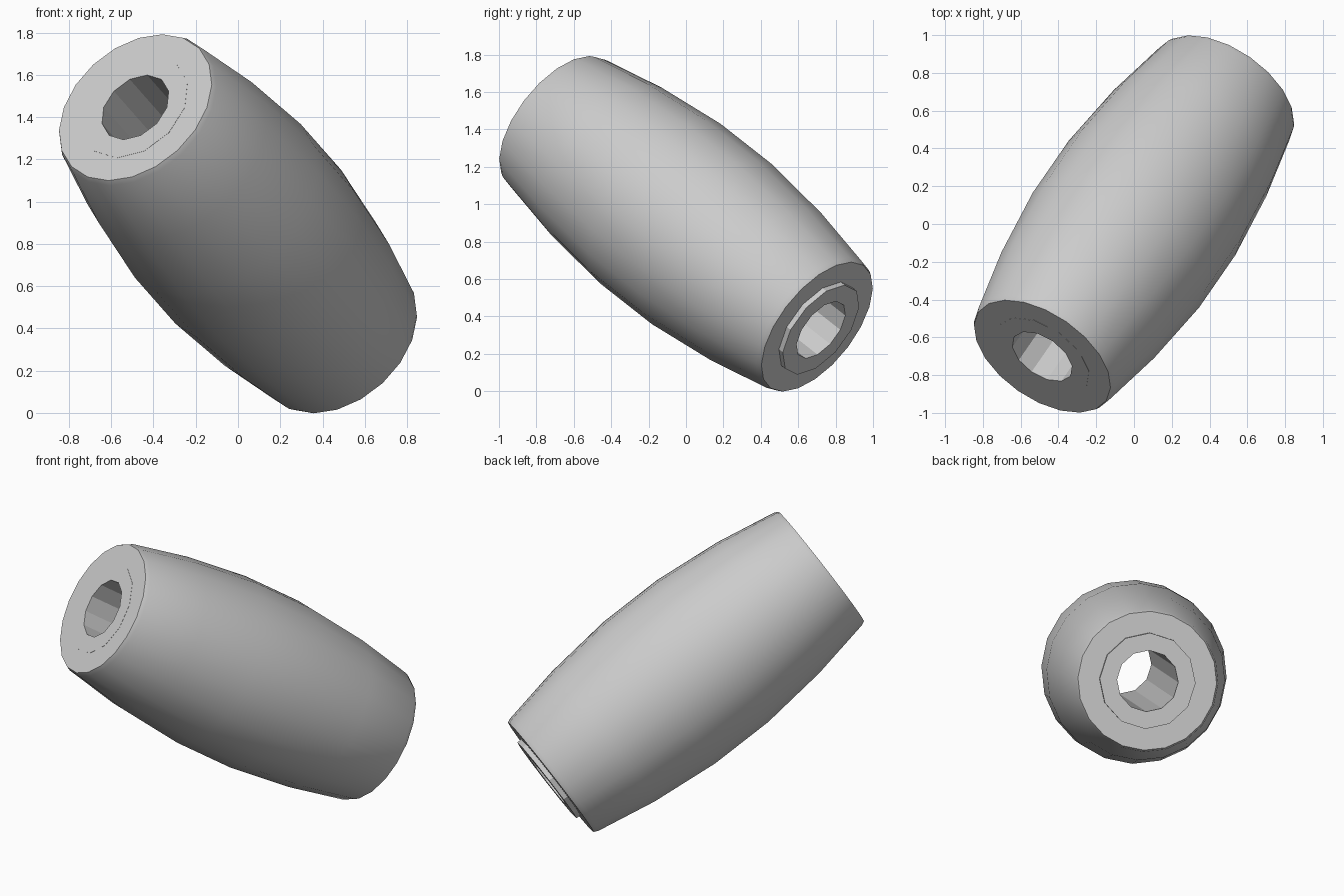
import bpy
import bmesh
import math
from mathutils import Vector

cube = bpy.data.objects.get("Cube")
if cube:
    bpy.data.objects.remove(cube, do_unlink=True)

# One plain grey for the whole bead
grey = bpy.data.materials.new("light grey")
grey.use_nodes = True
colour = (0.6, 0.6, 0.6, 1)
grey.diffuse_color = colour
grey.node_tree.nodes["Principled BSDF"].inputs["Base Color"].default_value = colour

# The tilted axis runs from the low back left to the high front right
AXIS = Vector((-0.97, -1.40, 1.10)).normalized()
CENTRE = Vector((0, 0, 0.895))


def turned(name, profile, sides, smooth_angle):
    """Revolve a closed (radius, height) profile about the tilted axis."""
    bm = bmesh.new()
    rings = []
    for i in range(sides):
        a = math.tau * i / sides
        rings.append([bm.verts.new((r * math.cos(a), r * math.sin(a), h))
                      for r, h in profile])
    count = len(profile)
    for i in range(sides):
        here, there = rings[i], rings[(i + 1) % sides]
        for j in range(count):
            k = (j + 1) % count
            bm.faces.new((here[j], there[j], there[k], here[k]))
    bmesh.ops.recalc_face_normals(bm, faces=bm.faces)
    mesh = bpy.data.meshes.new(name)
    bm.to_mesh(mesh)
    bm.free()
    mesh.materials.append(grey)
    obj = bpy.data.objects.new(name, mesh)
    bpy.context.collection.objects.link(obj)
    obj.rotation_mode = 'QUATERNION'
    obj.rotation_quaternion = AXIS.to_track_quat('Z', 'Y')
    obj.location = CENTRE
    bpy.ops.object.select_all(action='DESELECT')
    obj.select_set(True)
    bpy.context.view_layer.objects.active = obj
    bpy.ops.object.shade_smooth_by_angle(angle=math.radians(smooth_angle))
    return obj


# Barrel body: bulging side, narrow bevel at both rims, wide bore
half = [(0.27, 1.015), (0.412, 1.015), (0.424, 0.99), (0.492, 0.62), (0.535, 0.2)]
body = half + [(r, -h) for r, h in reversed(half)]
turned("barrel_body", body, 20, 30)

# Inner sleeve: flush at the high end, standing proud at the low end
sleeve = [(0.182, 1.016), (0.285, 1.016), (0.285, -1.045), (0.182, -1.045)]
turned("inner_sleeve", sleeve, 12, 25)
